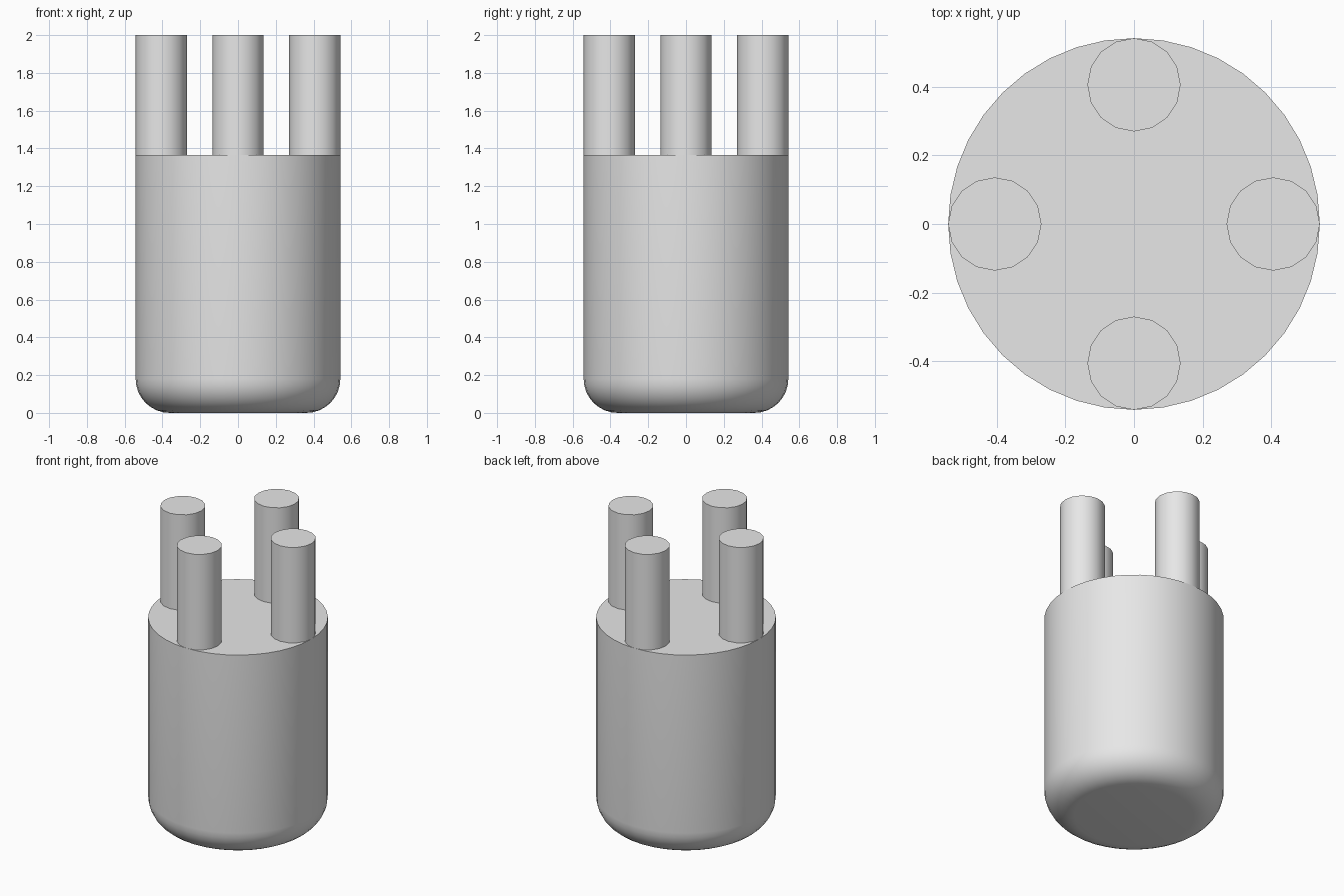
import bpy, bmesh, math
from mathutils import Matrix

cube = bpy.data.objects.get("Cube")
if cube:
    bpy.data.objects.remove(cube, do_unlink=True)

R, BODY_TOP, TOP, ROUND = 0.542, 1.365, 2.0, 0.18
PIN_R = 0.136

grey = bpy.data.materials.new("light_grey")
grey.use_nodes = True
colour = (0.8, 0.8, 0.8, 1)
grey.diffuse_color = colour
grey.node_tree.nodes["Principled BSDF"].inputs["Base Color"].default_value = colour


def cylinder(name, radius, z0, z1, sides, x=0, y=0, rounding=0):
    """Capped upright cylinder, with an optional rounded bottom rim."""
    bm = bmesh.new()
    bmesh.ops.create_cone(bm, cap_ends=True, segments=sides, radius1=radius,
                          radius2=radius, depth=z1 - z0,
                          matrix=Matrix.Translation((0, 0, (z0 + z1) / 2)))
    if rounding:
        rim = [e for e in bm.edges if all(v.co.z < z0 + 0.01 for v in e.verts)]
        bmesh.ops.bevel(bm, geom=rim, offset=rounding, segments=8,
                        profile=0.5, affect='EDGES')
    mesh = bpy.data.meshes.new(name)
    bm.to_mesh(mesh)
    bm.free()
    mesh.materials.append(grey)
    obj = bpy.data.objects.new(name, mesh)
    obj.location = (x, y, 0)
    bpy.context.collection.objects.link(obj)
    bpy.ops.object.select_all(action='DESELECT')
    obj.select_set(True)
    bpy.context.view_layer.objects.active = obj
    bpy.ops.object.shade_smooth_by_angle(angle=math.radians(30))
    return obj


# Rounded-bottom body
cylinder("body", R, 0, BODY_TOP, 40, rounding=ROUND)

# Four upright pins, flush with the body's rim
for name, dx, dy in (("left_pin", 1, 0), ("right_pin", -1, 0),
                     ("front_pin", 0, -1), ("back_pin", 0, 1)):
    d = R - PIN_R
    cylinder(name, PIN_R, BODY_TOP - 0.02, TOP, 16, dx * d, dy * d)
